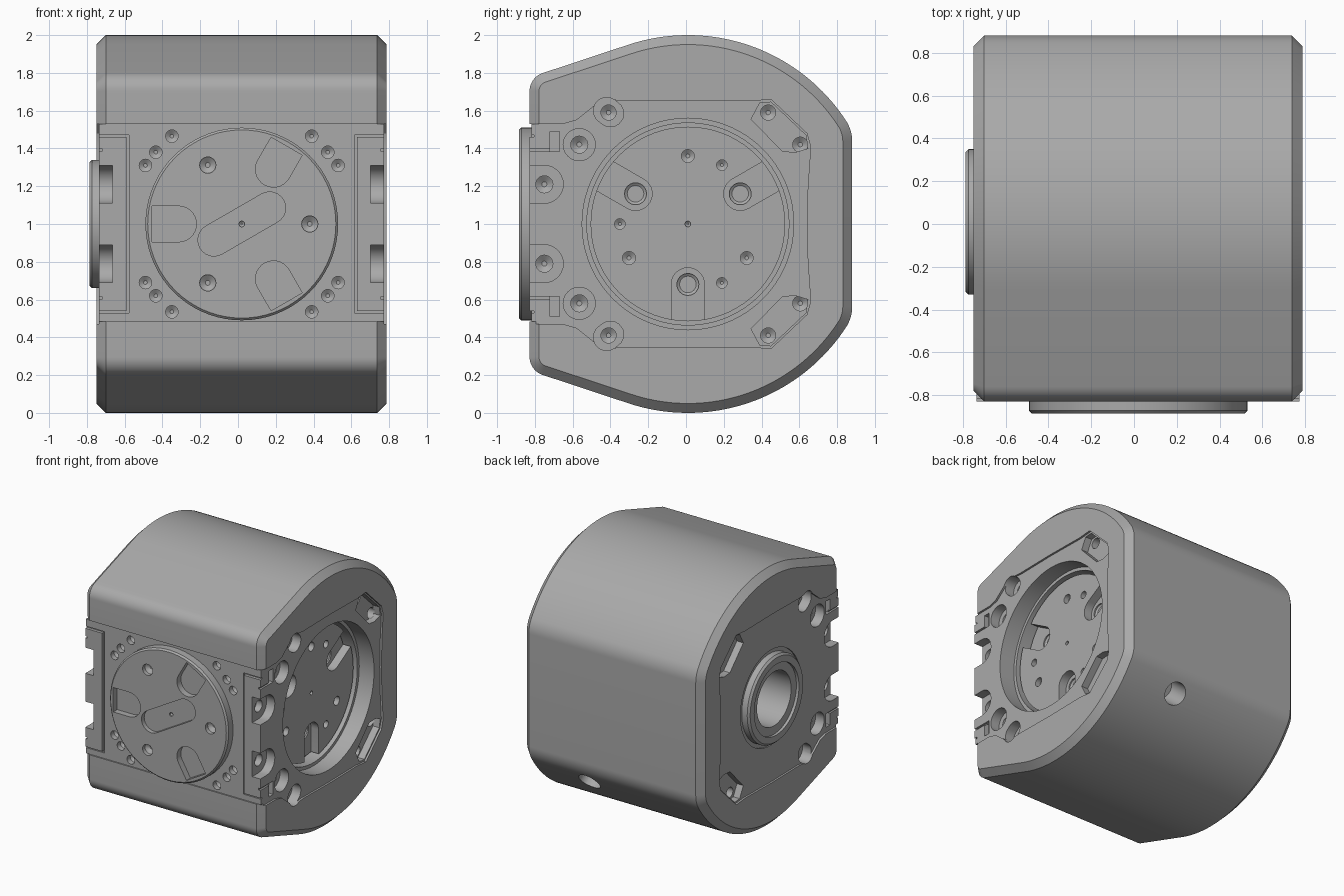
import bpy, bmesh
from math import sin, cos, pi, radians, sqrt, atan2
from mathutils import Matrix

cube = bpy.data.objects.get("Cube")
if cube:
    bpy.data.objects.remove(cube, do_unlink=True)

grey = bpy.data.materials.new("machined grey")
grey.use_nodes = True
grey.diffuse_color = (0.4, 0.4, 0.4, 1)
grey.node_tree.nodes["Principled BSDF"].inputs["Base Color"].default_value = (0.4, 0.4, 0.4, 1)

YC, ZC = 0.01, 1.0            # axis of the round housing
RIGHT, LEFT = 0.787, -0.75    # the two end faces
DX = 0.02                     # centre of the front disc


# ---------- 2D outlines ----------
def arc(c, r, a, b, n):
    return [(c[0] + r * cos(a + (b - a) * i / n), c[1] + r * sin(a + (b - a) * i / n)) for i in range(n + 1)]


def circle(c, r, n=32):
    return arc(c, r, 0, 2 * pi, n)[:-1]


def rect(u0, u1, v0, v1):
    return [(u0, v0), (u1, v0), (u1, v1), (u0, v1)]


def capsule(p, q, r):
    a = atan2(q[1] - p[1], q[0] - p[0])
    return arc(p, r, a + pi / 2, a + 1.5 * pi, 12) + arc(q, r, a - pi / 2, a + pi / 2, 12)


def u_shape(c, angle, inner, outer, r):
    """Rounded at the inner end, square at the outer end, pointing away from c."""
    d, n = (cos(angle), sin(angle)), (-sin(angle), cos(angle))
    p = (c[0] + d[0] * inner, c[1] + d[1] * inner)
    ends = [(c[0] + d[0] * outer + n[0] * k, c[1] + d[1] * outer + n[1] * k) for k in (-r, r)]
    return arc(p, r, angle + pi / 2, angle + 1.5 * pi, 14) + ends


def polar(c, r, a):
    return (c[0] + r * cos(a), c[1] + r * sin(a))


def flip(p):
    return (p[0], 2 * ZC - p[1])


# ---------- solids ----------
def loft(name, loops, axis):
    """Skin a stack of (position, outline) loops along the x or y axis."""
    bm = bmesh.new()
    rings = []
    for t, pts in loops:
        rings.append([bm.verts.new((t, u, v) if axis == "x" else (u, t, v)) for u, v in pts])
    n = len(rings[0])
    for lo, hi in zip(rings, rings[1:]):
        for i in range(n):
            bm.faces.new((lo[i], lo[(i + 1) % n], hi[(i + 1) % n], hi[i]))
    bm.faces.new(rings[0])
    bm.faces.new(rings[-1])
    bmesh.ops.recalc_face_normals(bm, faces=bm.faces)
    mesh = bpy.data.meshes.new(name)
    bm.to_mesh(mesh)
    bm.free()
    ob = bpy.data.objects.new(name, mesh)
    bpy.context.collection.objects.link(ob)
    mesh.materials.append(grey)
    return ob


def prism(name, pts, axis, a, b):
    return loft(name, [(a, pts), (b, pts)], axis)


def combine(target, tool, operation="DIFFERENCE"):
    mod = target.modifiers.new("combine", "BOOLEAN")
    mod.operation, mod.solver, mod.object = operation, "EXACT", tool
    bpy.context.view_layer.objects.active = target
    bpy.ops.object.modifier_apply(modifier=mod.name)
    bpy.data.objects.remove(tool, do_unlink=True)


def cut(target, pts, axis, a, b):
    combine(target, prism("cutter", pts, axis, a, b))


def drill(target, c, r, axis, surface, depth, inward):
    """Straight hole with a conical bottom."""
    loops = [(surface - inward * 0.01, circle(c, r, 24)), (surface + inward * depth, circle(c, r, 24)),
             (surface + inward * (depth + r * 0.5), circle(c, r * 0.3, 24))]
    combine(target, loft("cutter", loops, axis))


# ---------- housing ----------
def hull_outline(o):
    """Upper half from back to front, then mirrored; o insets the outline."""
    back_z = sqrt(0.8 ** 2 - 0.67 ** 2)
    back_a, front_a = atan2(back_z, 0.67), radians(108.3)
    front_c = -0.738
    front_z = (0.9 - cos(front_a) * front_c) / sin(front_a)
    up = arc((0.67, back_z), 0.2 - o, 0, back_a, 8)
    up += arc((0, 0), 1 - o, back_a, front_a, 40)[1:]
    up += arc((front_c, front_z), 0.1 - o, front_a, pi, 10)
    up = [(y + YC, z + ZC) for y, z in up]
    return up + [flip(p) for p in reversed(up)]


body = loft("housing", [(LEFT, hull_outline(0.05)), (LEFT + 0.05, hull_outline(0)),
                        (RIGHT - 0.05, hull_outline(0)), (RIGHT, hull_outline(0.05))], "x")

# Front panel and its two raised side brackets
cut(body, rect(-1, 1, 0.485, 1.53), "y", -1, -0.75)
combine(body, prism("panel", rect(LEFT, RIGHT, 0.485, 1.53), "y", -0.818, -0.7), "UNION")
for x0, x1 in ((LEFT, -0.59), (0.63, RIGHT)):
    cut(body, rect(x0 - 0.012, x1 + 0.012, 0.528, 1.472), "y", -1, -0.805)
    combine(body, prism("bracket", rect(x0, x1, 0.54, 1.46), "y", -0.828, -0.72), "UNION")

# End plates with screw pockets, alike on both ends
plate = [(-1, 1.53), (-0.65, 1.53), (-0.58, 1.55), (-0.48, 1.63), (-0.42, 1.66), (-0.32, 1.65), (0.01, 1.655),
         (0.34, 1.65), (0.45, 1.66), (0.64, 1.48), (0.66, 1.41), (0.645, 1.2), (0.64, 1.0)]
plate += [flip(p) for p in reversed(plate[:-1])]
corner = [(0.345, 1.555), (0.39, 1.64), (0.45, 1.645), (0.635, 1.47), (0.645, 1.4), (0.58, 1.38), (0.51, 1.385)]
for face, inward in ((RIGHT, -1), (LEFT, 1)):
    out = face - inward * 0.1

    def pocket(pts, depth):
        cut(body, pts, "x", out, face + inward * depth)

    pocket(plate, 0.015)
    for side in (lambda p: p, flip):
        pocket([side(p) for p in corner], 0.07)
        for c in ((0.435, 1.59), (0.605, 1.42)):
            drill(body, side(c), 0.04, "x", face + inward * 0.07, 0.06, inward)
        pocket(circle(side((-0.565, 1.42)), 0.085), 0.09)
        drill(body, side((-0.565, 1.42)), 0.045, "x", face + inward * 0.09, 0.05, inward)
        pocket(capsule(side((-0.4, 1.585)), side((-0.42, 1.6)), 0.07), 0.09)
        drill(body, side((-0.41, 1.59)), 0.04, "x", face + inward * 0.09, 0.05, inward)
        # Notches opening to the front
        pocket(u_shape(side((-0.75, 1.21)), pi, 0, 0.2, 0.1), 0.085)
        drill(body, side((-0.75, 1.21)), 0.045, "x", face + inward * 0.085, 0.05, inward)
        pocket([side(p) for p in rect(-0.72, -0.67, 1.385, 1.49)], 0.05)
        pocket([side(p) for p in rect(-0.9, -0.71, 1.385, 1.4)], 0.03)

# Panel screw holes around the front disc
for sx in (-1, 1):
    for sz in (-1, 1):
        for dx, dz in ((0.51, 0.31), (0.455, 0.38), (0.37, 0.465)):
            drill(body, (DX + sx * dx, ZC + sz * dz), 0.033, "y", -0.818, 0.04, 1)

# Access hole low on the back
hole = prism("cutter", circle((0, 0), 0.085), "x", 0.8, 1.3)
hole.data.transform(Matrix.Translation((0.28, YC, ZC)) @ Matrix.Rotation(radians(-39), 4, "X")
                    @ Matrix.Rotation(pi / 2, 4, "Z"))
combine(body, hole)

# Stepped round recess on the right end
axis_c = (YC, ZC)
cut(body, circle(axis_c, 0.56, 72), "x", 1, 0.645)
cut(body, circle(axis_c, 0.535, 72), "x", 1, 0.54)
# Stepped bore on the left end
cut(body, circle(axis_c, 0.37, 64), "x", -1, LEFT + 0.025)
cut(body, circle(axis_c, 0.21, 48), "x", -1, -0.4)

# ---------- output hub inside the recess ----------
hub = prism("output_hub", circle(axis_c, 0.515, 72), "x", 0.53, 0.625)
for a in (90, 210, 330):
    out_a = radians(a + 60)
    cut(hub, u_shape(axis_c, out_a, 0.32, 0.6, 0.088), "x", 0.7, 0.56)
    drill(hub, polar(axis_c, 0.32, out_a), 0.058, "x", 0.56, 0.01, -1)
    drill(hub, polar(axis_c, 0.36, radians(a)), 0.034, "x", 0.625, 0.04, -1)
    drill(hub, polar(axis_c, 0.36, radians(a - 30)), 0.028, "x", 0.625, 0.04, -1)
drill(hub, axis_c, 0.015, "x", 0.625, 0.02, -1)

# ---------- hollow boss on the left end ----------
boss = loft("hollow_boss", [(-0.787, circle(axis_c, 0.325, 64)), (-0.772, circle(axis_c, 0.34, 64)),
                            (-0.6, circle(axis_c, 0.34, 64))], "x")
cut(boss, circle(axis_c, 0.275, 48), "x", -1, -0.765)
cut(boss, circle(axis_c, 0.21, 48), "x", -1, -0.5)
slats = []
for i in range(-2, 3):
    y = YC + i * 0.08
    slats.append(prism("bore_slat", rect(y - 0.018, y + 0.018, 0.88, 1.12), "x", -0.47, -0.39))

# ---------- front disc ----------
disc_c = (DX, ZC)
disc = loft("front_disc", [(-0.884, circle(disc_c, 0.498, 72)), (-0.872, circle(disc_c, 0.51, 72)),
                           (-0.8, circle(disc_c, 0.51, 72))], "y")
for a in (0, 120, 240):
    pocket_a = radians(a + 60)
    cut(disc, u_shape(disc_c, pocket_a, 0.335, 0.475, 0.095), "y", -1, -0.835)
    drill(disc, polar(disc_c, 0.36, radians(a)), 0.043, "y", -0.884, 0.03, 1)
slot_a = radians(30)
cut(disc, capsule(polar(disc_c, -0.17, slot_a), polar(disc_c, 0.17, slot_a), 0.085), "y", -1, -0.85)
drill(disc, disc_c, 0.015, "y", -0.85, 0.01, 1)

# ---------- shading ----------
for ob in [body, hub, boss, disc] + slats:
    bpy.ops.object.select_all(action="DESELECT")
    ob.select_set(True)
    bpy.context.view_layer.objects.active = ob
    bpy.ops.object.shade_smooth_by_angle(angle=radians(25))
